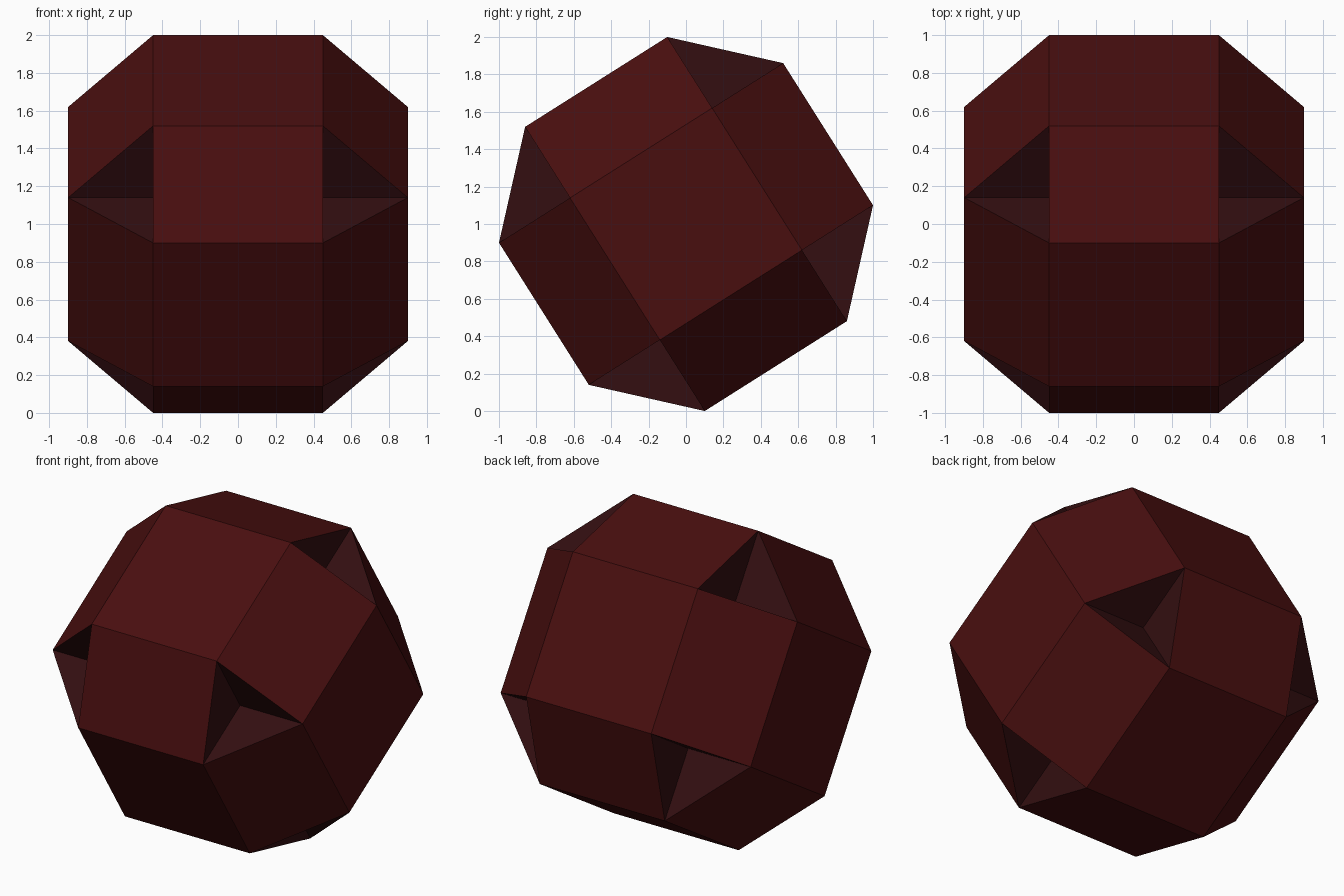
import bpy
import bmesh
import math
from itertools import product
from mathutils import Matrix, Vector

cube = bpy.data.objects.get("Cube")
if cube:
    bpy.data.objects.remove(cube, do_unlink=True)

HALF = 0.4494               # half the side of each square face
TILT = math.radians(32.3)   # lean about the x axis


def make_material(name, rgb):
    mat = bpy.data.materials.new(name)
    mat.use_nodes = True
    color = (*rgb, 1.0)
    mat.diffuse_color = color
    mat.node_tree.nodes["Principled BSDF"].inputs["Base Color"].default_value = color
    return mat


dark_red = make_material("dark red", (0.066, 0.0045, 0.0048))
dusky_brown = make_material("dusky brown", (0.033, 0.0045, 0.0054))

# Outer shell: six squares pushed out from a cube, joined by bevel strips
bm = bmesh.new()
for axis in range(3):
    for signs in product((-1, 1), repeat=3):
        corner = Vector(signs) * HALF
        corner[axis] *= 2
        bm.verts.new(corner)
bmesh.ops.convex_hull(bm, input=bm.verts[:])
bmesh.ops.dissolve_limit(bm, angle_limit=math.radians(2),
                         verts=bm.verts[:], edges=bm.edges[:])
bmesh.ops.recalc_face_normals(bm, faces=bm.faces[:])

# Corner notches: each triangle sinks back to the inner cube's corner
triangles = [f for f in bm.faces if len(f.verts) == 3]
notches = bmesh.ops.poke(bm, faces=triangles)
for v in notches["verts"]:
    v.co = Vector([math.copysign(HALF, c) for c in v.co])
for f in notches["faces"]:
    f.material_index = 1

# Lean the solid and stand it on the ground
bm.transform(Matrix.Translation((0, 0, 1)) @ Matrix.Rotation(TILT, 4, 'X'))
bm.normal_update()

mesh = bpy.data.meshes.new("notched_polyhedron")
bm.to_mesh(mesh)
bm.free()
mesh.materials.append(dark_red)
mesh.materials.append(dusky_brown)
solid = bpy.data.objects.new("notched_polyhedron", mesh)
bpy.context.collection.objects.link(solid)
